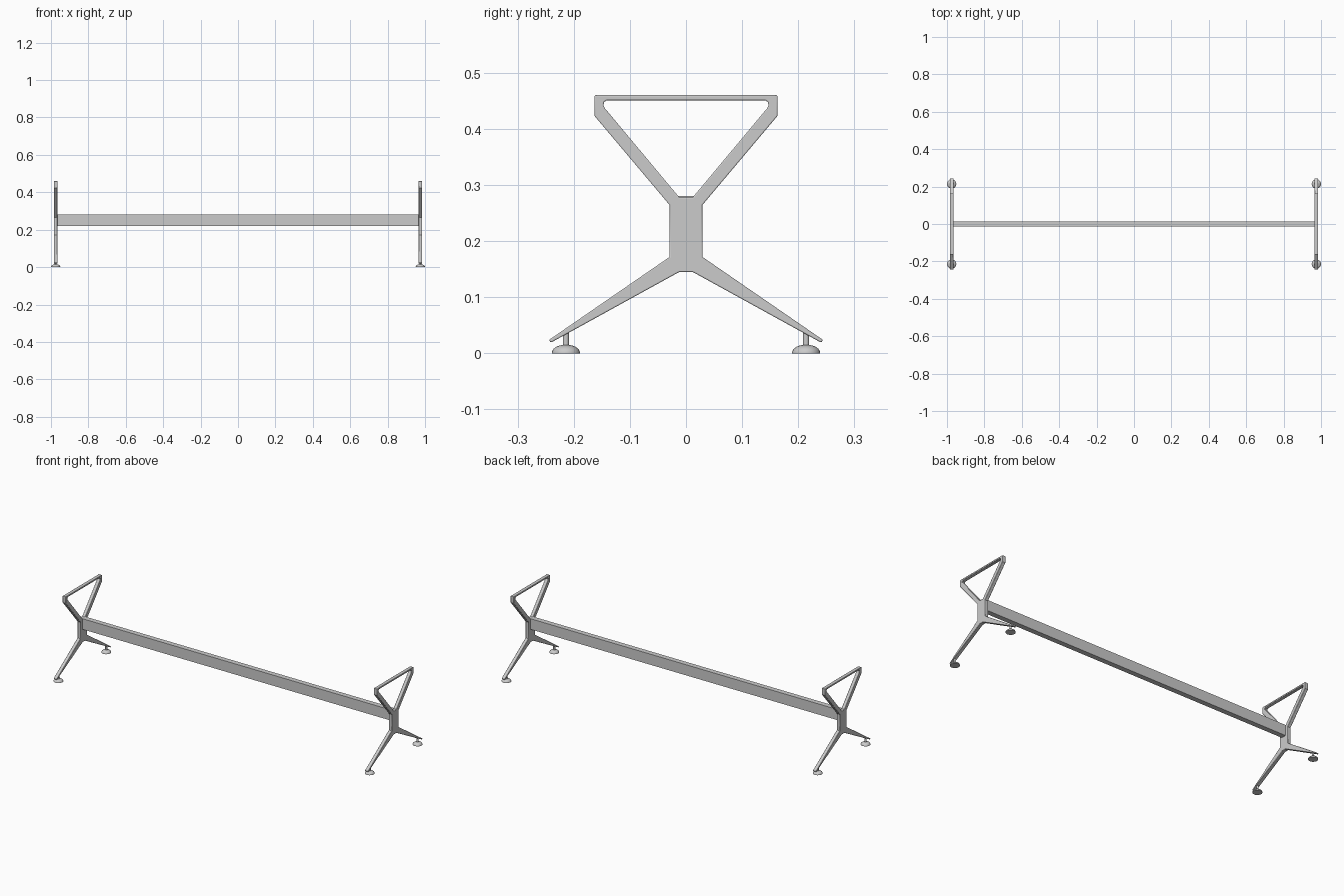
import bpy, bmesh, math
from mathutils import Vector

if "Cube" in bpy.data.objects:
    bpy.data.objects.remove(bpy.data.objects["Cube"])


def add_object(name, bm):
    bmesh.ops.recalc_face_normals(bm, faces=bm.faces)
    mesh = bpy.data.meshes.new(name)
    bm.to_mesh(mesh)
    bm.free()
    ob = bpy.data.objects.new(name, mesh)
    bpy.context.collection.objects.link(ob)
    return ob


def smooth(ob):
    bpy.ops.object.select_all(action='DESELECT')
    ob.select_set(True)
    bpy.context.view_layer.objects.active = ob
    bpy.ops.object.shade_smooth_by_angle(angle=math.radians(35))


# End frames: half profile (y, z), extruded, mirrored to both sides and ends
half = [(0, 0.46), (0.163, 0.46), (0.163, 0.423), (0.029, 0.264), (0.029, 0.172),
        (0.244, 0.024), (0.241, 0.019), (0.012, 0.145), (0, 0.145),
        (0, 0.278), (0.012, 0.278), (0.144, 0.436), (0.147, 0.442),
        (0.146, 0.448), (0.141, 0.451), (0, 0.451)]
bm = bmesh.new()
face = bm.faces.new([bm.verts.new((0.965, y, z)) for y, z in half])
ext = bmesh.ops.extrude_face_region(bm, geom=[face], use_keep_orig=True)
bmesh.ops.translate(bm, vec=(0.02, 0, 0),
                    verts=[g for g in ext['geom'] if isinstance(g, bmesh.types.BMVert)])
seam = [f for f in bm.faces if all(abs(v.co.y) < 1e-6 for v in f.verts)]
bmesh.ops.delete(bm, geom=seam, context='FACES')
frames = add_object("end_frames", bm)
mirror = frames.modifiers.new("Mirror", 'MIRROR')
mirror.use_axis = (True, True, False)
mirror.merge_threshold = 0.0001
bevel = frames.modifiers.new("Bevel", 'BEVEL')
bevel.width = 0.002
bevel.segments = 2
bevel.limit_method = 'ANGLE'
bevel.angle_limit = math.radians(60)
smooth(frames)

# Long beam joining the frames
bm = bmesh.new()
bmesh.ops.create_cube(bm, size=1)
bmesh.ops.scale(bm, vec=(1.936, 0.029, 0.06), verts=bm.verts)
bmesh.ops.translate(bm, vec=(0, 0, 0.25), verts=bm.verts)
add_object("cross_beam", bm)

# Domed glide feet with stems
profile = [(0, 0), (0.025, 0), (0.025, 0.003), (0.022, 0.008), (0.017, 0.0118),
           (0.011, 0.014), (0.0055, 0.0148), (0.0055, 0.04), (0, 0.04)]
for end, ex in (("left", -1), ("right", 1)):
    for side, sy in (("front", -1), ("back", 1)):
        bm = bmesh.new()
        vs = [bm.verts.new((r, 0, z)) for r, z in profile]
        edges = [bm.edges.new(p) for p in zip(vs, vs[1:])]
        bmesh.ops.spin(bm, geom=vs + edges, axis=(0, 0, 1), cent=(0, 0, 0),
                       angle=math.tau, steps=24)
        bmesh.ops.remove_doubles(bm, verts=bm.verts, dist=1e-5)
        foot = add_object(f"{side}_{end}_foot", bm)
        foot.location = Vector((0.975 * ex, 0.214 * sy, 0))
        smooth(foot)
